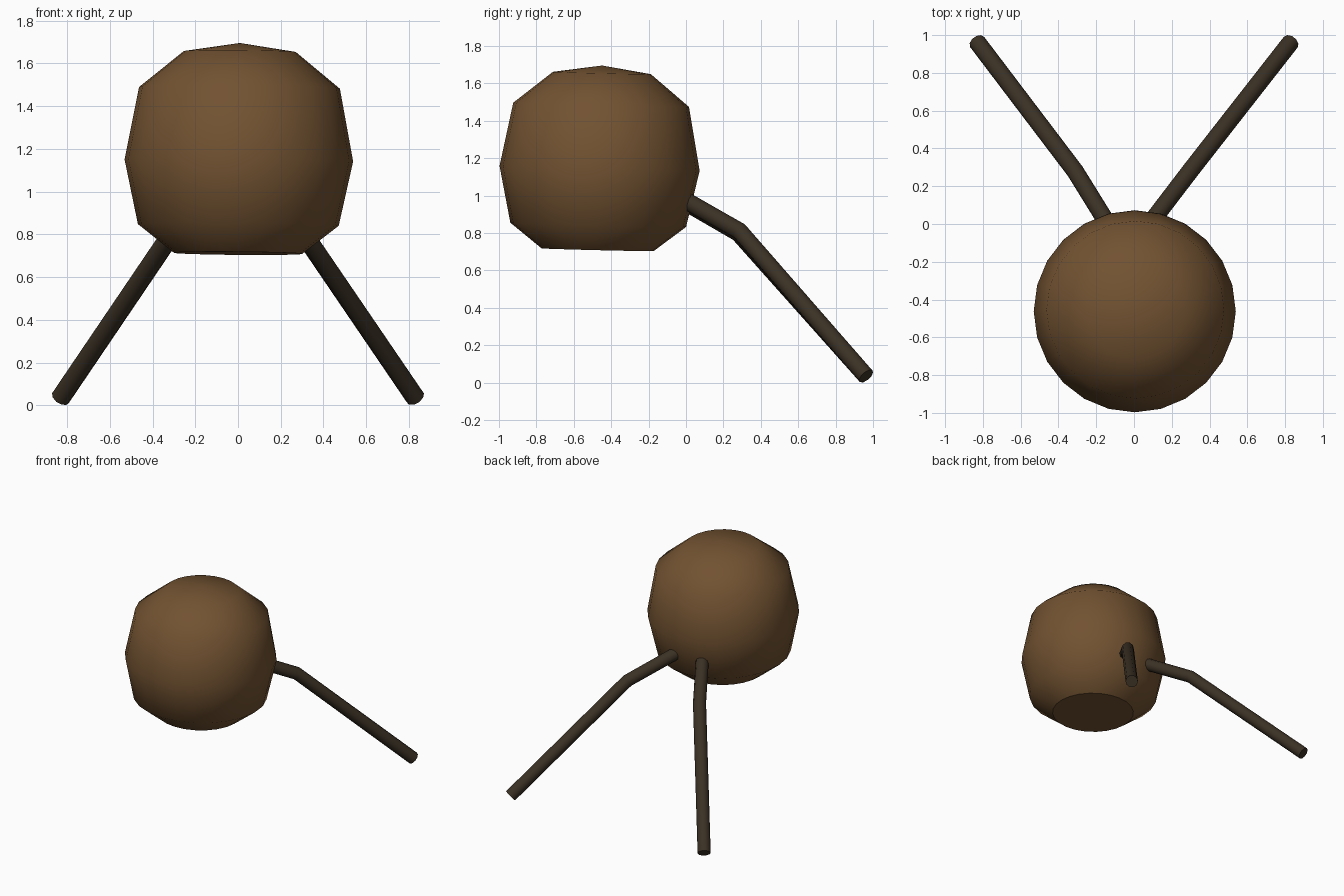
import bpy, bmesh, math
from mathutils import Matrix, Vector

if "Cube" in bpy.data.objects:
    bpy.data.objects.remove(bpy.data.objects["Cube"])


def material(name, rgb):
    m = bpy.data.materials.new(name)
    m.diffuse_color = (*rgb, 1.0)
    m.use_nodes = True
    m.node_tree.nodes["Principled BSDF"].inputs["Base Color"].default_value = m.diffuse_color
    return m


BROWN = material("warm brown", (0.168, 0.085, 0.031))
DARK = material("dark brown", (0.044, 0.031, 0.018))


# Round body: profile (radius, height) spun around the vertical, flat underneath
def make_body():
    profile = [(0, 0.55), (0.262, 0.51), (0.47, 0.34), (0.535, 0.0),
               (0.47, -0.302), (0.30, -0.435), (0, -0.435)]
    bm = bmesh.new()
    verts = [bm.verts.new((r, 0, z)) for r, z in profile]
    edges = [bm.edges.new(p) for p in zip(verts, verts[1:])]
    bmesh.ops.spin(bm, geom=verts + edges, cent=(0, 0, 0), axis=(0, 0, 1),
                   angle=2 * math.pi, steps=24, use_merge=False)
    bmesh.ops.remove_doubles(bm, verts=bm.verts, dist=0.0005)
    bmesh.ops.recalc_face_normals(bm, faces=bm.faces)
    for f in bm.faces:
        f.smooth = f.calc_center_median().z > -0.434
    # slight natural tilt
    tilt = Matrix.Rotation(math.radians(-1.4), 4, 'X') @ Matrix.Rotation(math.radians(0.5), 4, 'Y')
    bm.transform(Matrix.Translation(Vector((0.004, -0.462, 1.146))) @ tilt)
    me = bpy.data.meshes.new("round_body")
    bm.to_mesh(me)
    bm.free()
    me.materials.append(BROWN)
    bpy.context.collection.objects.link(bpy.data.objects.new("round_body", me))


# Bent round rod along a short path
def make_leg(name, path, radius=0.046):
    cu = bpy.data.curves.new(name, 'CURVE')
    cu.dimensions = '3D'
    cu.bevel_depth = radius
    cu.bevel_resolution = 3
    cu.use_fill_caps = True
    sp = cu.splines.new('POLY')
    sp.points.add(len(path) - 1)
    for p, co in zip(sp.points, path):
        p.co = (*co, 1)
    cu.materials.append(DARK)
    ob = bpy.data.objects.new(name, cu)
    bpy.context.collection.objects.link(ob)
    bpy.ops.object.select_all(action='DESELECT')
    ob.select_set(True)
    bpy.context.view_layer.objects.active = ob
    bpy.ops.object.convert(target='MESH')
    bpy.ops.object.shade_smooth_by_angle(angle=math.radians(50))


make_body()
make_leg("right_leg", [(0.06, -0.03, 0.99), (0.302, 0.287, 0.81), (0.83, 0.963, 0.035)])
make_leg("left_leg", [(-0.12, -0.03, 0.98), (-0.312, 0.28, 0.80), (-0.83, 0.963, 0.035)])
